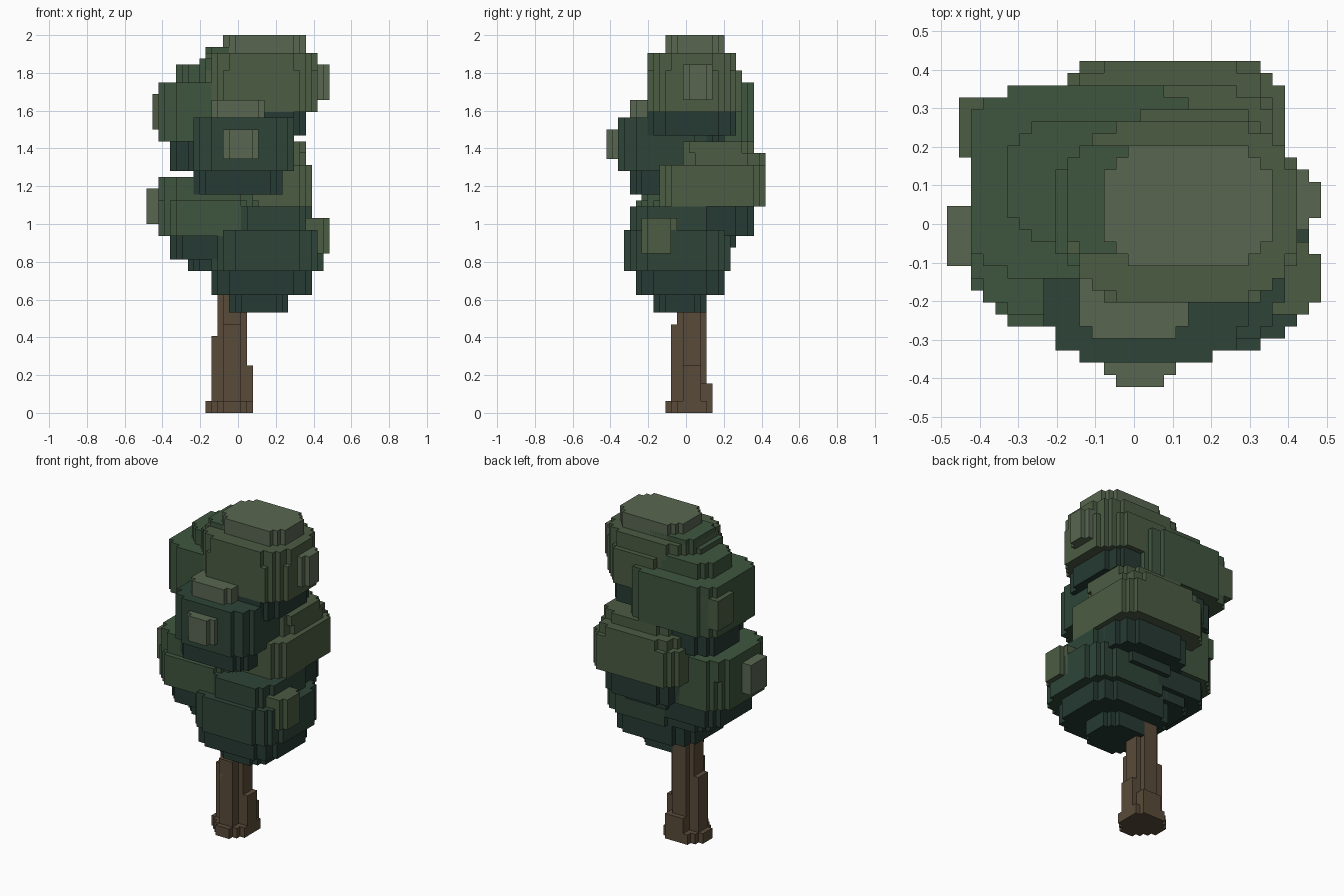
import bpy, bmesh, math

if "Cube" in bpy.data.objects:
    bpy.data.objects.remove(bpy.data.objects["Cube"])

V = 1 / 32  # voxel size


def material(name, r, g, b):
    m = bpy.data.materials.new(name)
    m.diffuse_color = [(c / 255) ** 2.2 for c in (r, g, b)] + [1]
    m.use_nodes = True
    m.node_tree.nodes["Principled BSDF"].inputs["Base Color"].default_value = m.diffuse_color
    return m


MATS = {
    "pale": material("pale_leaf", 89, 102, 82),
    "olive": material("olive_leaf", 77, 92, 69),
    "green": material("green_leaf", 65, 86, 65),
    "deep": material("deep_leaf", 50, 71, 59),
    "dark": material("dark_leaf", 42, 60, 54),
    "bark": material("bark", 90, 76, 60),
    "knot": material("bark_knot", 102, 88, 66),
}


def snap(v):
    return (math.floor(v / V) + 0.5) * V


def outline(x0, x1, y0, y1, power):
    """Stepped outline of a rounded rectangle on the voxel grid."""
    rows = round((y1 - y0) / V)
    cols = round((x1 - x0) / V)
    right, left = [], []
    for i in range(rows):
        t = abs((i + 0.5) / rows * 2 - 1)
        half = (1 - t ** power) ** (1 / power) if power else 1
        inset = round(cols * (1 - half) / 2) * V
        for y in (y0 + i * V, y0 + (i + 1) * V):
            right.append((x1 - inset, y))
            left.append((x0 + inset, y))
    pts = []
    for p in right + left[::-1]:
        if pts and math.dist(p, pts[-1]) < 1e-5:
            continue
        # drop points in the middle of straight runs
        if len(pts) > 1 and abs(pts[-1][0] - p[0]) < 1e-5 and abs(pts[-2][0] - p[0]) < 1e-5:
            pts.pop()
        pts.append(p)
    return pts


def clump(name, layers, power=3.5):
    """Each layer: x0, x1, y0, y1, z0, z1, colour [, power]."""
    bm = bmesh.new()
    mesh = bpy.data.meshes.new(name)
    used = []
    for x0, x1, y0, y1, z0, z1, col, *p in layers:
        if col not in used:
            used.append(col)
            mesh.materials.append(MATS[col])
        z0, z1 = round(z0 / V) * V, round(z1 / V) * V
        pts = outline(*map(snap, (x0, x1, y0, y1)), p[0] if p else power)
        low = [bm.verts.new((x, y, z0)) for x, y in pts]
        high = [bm.verts.new((x, y, z1)) for x, y in pts]
        n = len(pts)
        faces = [bm.faces.new(low[::-1]), bm.faces.new(high)]
        for i in range(n):
            j = (i + 1) % n
            faces.append(bm.faces.new((low[i], low[j], high[j], high[i])))
        for f in faces:
            f.material_index = used.index(col)
    bm.to_mesh(mesh)
    bm.free()
    bpy.context.collection.objects.link(bpy.data.objects.new(name, mesh))


# Trunk with bark ridges, root flares and a knot
clump("trunk", [
    (-.11, .05, -.05, .11, 0, .75, "bark", 3),
    (-.14, .05, -.02, .08, 0, .41, "bark", 4),
    (-.08, .02, -.08, .05, 0, .47, "bark", 3),
    (-.05, .08, -.02, .08, 0, .25, "bark", 4),
    (-.08, .05, .02, .14, 0, .16, "bark", 3),
    (-.14, .08, -.08, .14, 0, .06, "bark", 2.5),
    (-.17, -.08, -.02, .08, 0, .06, "bark", 3),
    (-.08, .02, -.11, .0, 0, .06, "bark", 3),
    (-.08, -.03, -.08, .0, .31, .375, "knot", 0),
])

# Top crown
clump("top_crown", [
    (-.08, .36, -.2, .26, 1.47, 1.6, "dark"),
    (-.17, .42, -.2, .26, 1.6, 1.82, "olive"),
    (-.17, .42, -.2, .26, 1.82, 1.9, "olive", 2.8),
    (-.08, .36, -.11, .2, 1.9, 2.0, "pale", 3),
    (.3, .48, -.02, .14, 1.66, 1.85, "pale", 3),
])
clump("crown_shoulder", [
    (-.2, .2, -.14, .2, 1.75, 1.88, "green"),
    (-.17, .14, -.08, .2, 1.88, 1.94, "green"),
    (-.05, .36, -.05, .3, 1.6, 1.81, "olive"),
])

# Upper left clump at the back
clump("upper_left_clump", [
    (-.36, .14, -.08, .3, 1.28, 1.44, "dark"),
    (-.42, .17, -.14, .36, 1.44, 1.75, "green", 4.5),
    (-.33, .11, -.05, .27, 1.75, 1.85, "green"),
    (-.45, -.33, .17, .33, 1.5, 1.69, "olive", 3),
])

# Middle clump at the front
clump("middle_front_clump", [
    (-.24, .23, -.3, .08, 1.16, 1.28, "dark"),
    (-.24, .3, -.36, .14, 1.28, 1.57, "deep", 4),
    (-.14, .14, -.3, .0, 1.57, 1.66, "pale"),
    (-.08, .11, -.42, -.26, 1.35, 1.5, "pale", 3),
])

# Middle clump at the back right
clump("middle_back_clump", [
    (-.08, .27, 0, .26, .88, .94, "dark"),
    (-.14, .36, -.08, .36, .94, 1.1, "dark"),
    (-.2, .39, -.14, .42, 1.1, 1.31, "olive", 5),
    (-.17, .36, -.05, .42, 1.31, 1.38, "olive"),
    (-.14, .36, -.05, .36, 1.38, 1.44, "olive"),
])

# Lower left clump
clump("lower_left_clump", [
    (-.27, .08, -.17, .2, .76, .82, "dark"),
    (-.36, .08, -.2, .23, .82, .94, "dark"),
    (-.42, .11, -.27, .26, .94, 1.13, "green"),
    (-.42, .11, -.24, .26, 1.13, 1.25, "green"),
    (-.48, -.36, -.11, .05, 1.0, 1.19, "pale", 3),
])

# Lower right clump at the front
clump("lower_right_clump", [
    (-.05, .26, -.17, .11, .54, .63, "dark", 2.8),
    (-.14, .39, -.27, .2, .63, .76, "dark"),
    (-.14, .45, -.33, .23, .76, .97, "deep"),
    (-.02, .39, -.3, .2, .97, 1.1, "deep"),
    (.3, .48, -.24, -.05, .85, 1.03, "olive", 3),
])

# Inner foliage joining the clumps
clump("inner_foliage", [
    (-.2, .26, -.14, .2, .8, 1.7, "dark"),
])
